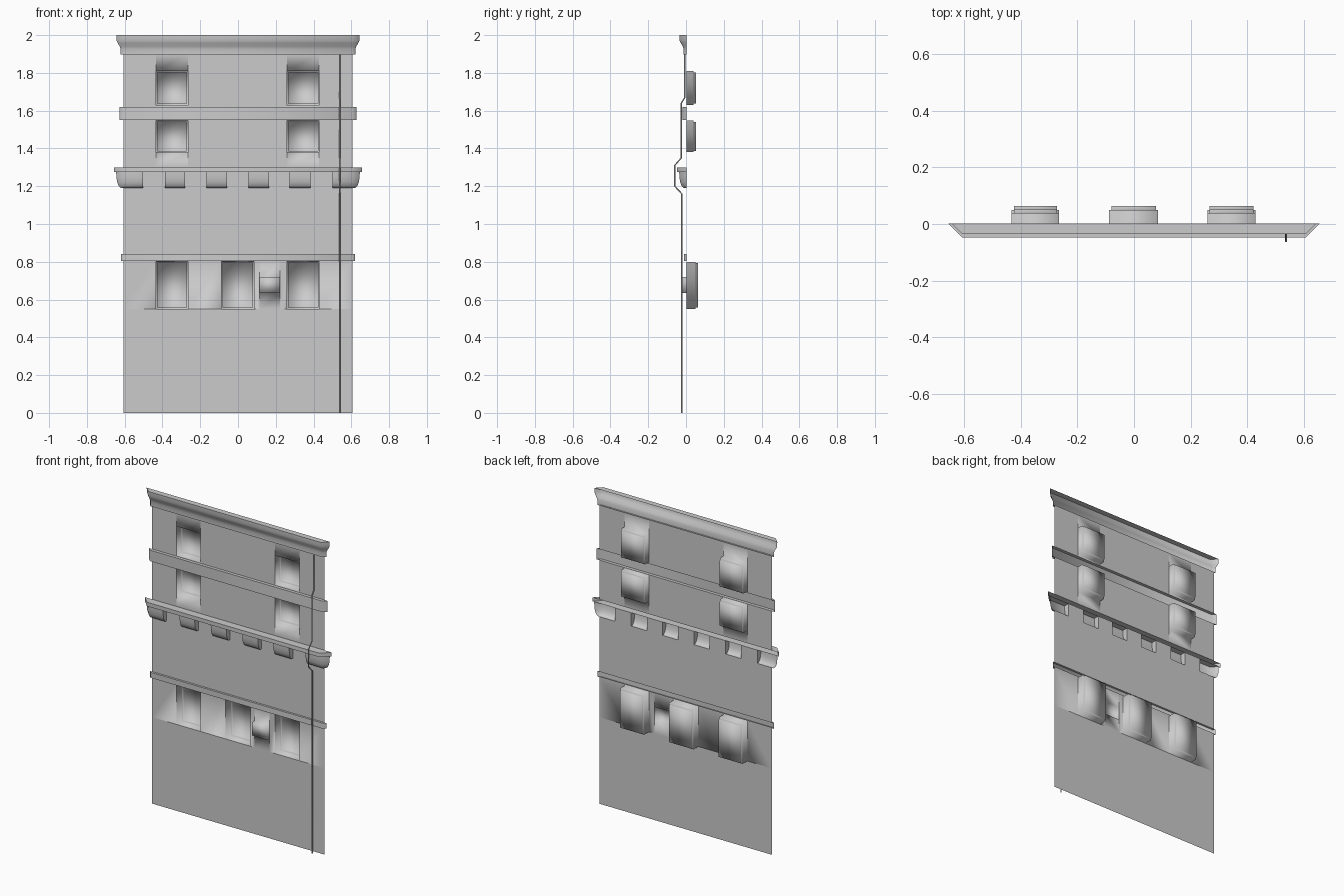
import bpy, bmesh
from math import radians

cube = bpy.data.objects.get("Cube")
if cube:
    bpy.data.objects.remove(cube, do_unlink=True)

WALL_Y = 0.002   # plane of the wall sheet
HALF = 0.607     # half width of the wall


def material(name, rgb):
    mat = bpy.data.materials.new(name)
    mat.use_nodes = True
    mat.diffuse_color = (*rgb, 1)
    mat.node_tree.nodes["Principled BSDF"].inputs["Base Color"].default_value = (*rgb, 1)
    return mat


GREY = material("stone grey", (0.6, 0.6, 0.6))


def finish(bm, name, angle):
    mesh = bpy.data.meshes.new(name)
    bm.to_mesh(mesh)
    bm.free()
    mesh.materials.append(GREY)
    obj = bpy.data.objects.new(name, mesh)
    bpy.context.collection.objects.link(obj)
    bpy.ops.object.select_all(action="DESELECT")
    obj.select_set(True)
    bpy.context.view_layer.objects.active = obj
    bpy.ops.object.shade_smooth_by_angle(angle=radians(angle))
    return obj


def push(bm, face, inset, dy):
    """Inset a face, then move it along y."""
    bmesh.ops.inset_individual(bm, faces=[face], thickness=inset, depth=0)
    for v in face.verts:
        v.co.y += dy


def panel(name, z0, z1, openings=()):
    """Wall sheet in columns; openings are (x0, x1, z0, z1, steps)."""
    bm = bmesh.new()
    cuts = sorted({-HALF, HALF} | {x for o in openings for x in o[:2]})
    pushed = []
    for xa, xb in zip(cuts, cuts[1:]):
        hole = next((o for o in openings if o[0] <= xa and xb <= o[1]), None)
        levels = sorted({z0, z1} | (set(hole[2:4]) if hole else set()))
        for za, zb in zip(levels, levels[1:]):
            if hole and za == hole[2] and hole[4] is None:
                continue
            corners = [(xa, za), (xb, za), (xb, zb), (xa, zb)]
            face = bm.faces.new([bm.verts.new((x, WALL_Y, z)) for x, z in corners])
            if hole and za == hole[2]:
                pushed.append((face, hole[4]))
    bmesh.ops.remove_doubles(bm, verts=bm.verts[:], dist=0.0001)
    for face, steps in pushed:
        for inset, dy in steps:
            push(bm, face, inset, dy)
    return finish(bm, name, 180)


def moulding(name, profile, x0=-HALF, x1=HALF, flare_left=True, flare_right=True):
    """Loft a (depth, z) profile along x, with splayed ends where flared."""
    bm = bmesh.new()
    rings = []
    for d, z in profile:
        points = [(x0 - d * flare_left, WALL_Y), (x0, WALL_Y - d),
                  (x1, WALL_Y - d), (x1 + d * flare_right, WALL_Y)]
        rings.append([bm.verts.new((x, y, z)) for x, y in points])
    for low, high in zip(rings, rings[1:]):
        for i in range(3):
            bm.faces.new((low[i], low[i + 1], high[i + 1], high[i]))
    bmesh.ops.dissolve_degenerate(bm, dist=0.0001, edges=bm.edges[:])
    return finish(bm, name, 50)


# Window and vent depth steps: reveal, frame, pane
TALL = [(0, 0.047), (0.011, 0), (0, 0.014)]
SMALL = [(0, 0.037), (0.011, 0), (0, 0.013)]
VENT = [(0, -0.025)]
SIDES = [(-0.433, -0.265), (0.26, 0.43)]

# Wall sheets between the mouldings
panel("base_wall", 0, 0.55)
panel("lower_window_wall", 0.55, 0.81,
      [(a, b, 0.55, 0.80, TALL) for a, b in SIDES + [(-0.088, 0.085)]]
      + [(0.115, 0.222, 0.635, 0.72, VENT)])
panel("plain_wall", 0.84, 1.19)
panel("middle_window_wall", 1.30, 1.55, [(a, b, 1.38, 1.548, SMALL) for a, b in SIDES])
panel("upper_window_wall", 1.62, 1.90, [(a, b, 1.63, 1.81, SMALL) for a, b in SIDES])

# Corbels, and the wall sheet between them
INNER = [(-0.387, -0.28), (-0.167, -0.057), (0.055, 0.165), (0.273, 0.385)]
CORBELS = [(-HALF, -0.503)] + INNER + [(0.5, HALF)]
CORBEL = [(0, 1.19), (0.013, 1.19), (0.025, 1.202), (0.033, 1.222), (0.037, 1.25), (0.038, 1.275)]
panel("corbel_wall", 1.19, 1.275, [(a, b, 1.19, 1.275, None) for a, b in CORBELS])
for i, (a, b) in enumerate(CORBELS):
    moulding(f"corbel_{i + 1}", CORBEL, a, b, i == 0, i == len(CORBELS) - 1)

# Horizontal mouldings
moulding("lower_string_course", [(0, 0.805), (0.013, 0.805), (0.013, 0.84), (0, 0.84)])
moulding("corbel_ledge", [(0, 1.275), (0.05, 1.275), (0.05, 1.30), (0, 1.30)])
moulding("upper_string_course", [(0, 1.55), (0.02, 1.55), (0.02, 1.62), (0, 1.62)])
moulding("top_cornice", [(0, 1.897), (0.014, 1.897), (0.014, 1.925), (0.019, 1.94),
                         (0.03, 1.958), (0.036, 1.972), (0.037, 2.0), (0, 2.0)])

# Drain pipe that steps out around the mouldings
path = [(-0.022, 0), (-0.022, 1.16), (-0.06, 1.20), (-0.06, 1.31), (-0.025, 1.35),
        (-0.025, 1.64), (-0.006, 1.67), (-0.006, 1.90)]
curve = bpy.data.curves.new("drain_pipe", "CURVE")
curve.dimensions = "3D"
curve.bevel_depth = 0.004
curve.bevel_resolution = 1
spline = curve.splines.new("POLY")
spline.points.add(len(path) - 1)
for point, (y, z) in zip(spline.points, path):
    point.co = (0.538, y, z, 1)
curve.materials.append(GREY)
pipe = bpy.data.objects.new("drain_pipe", curve)
bpy.context.collection.objects.link(pipe)
